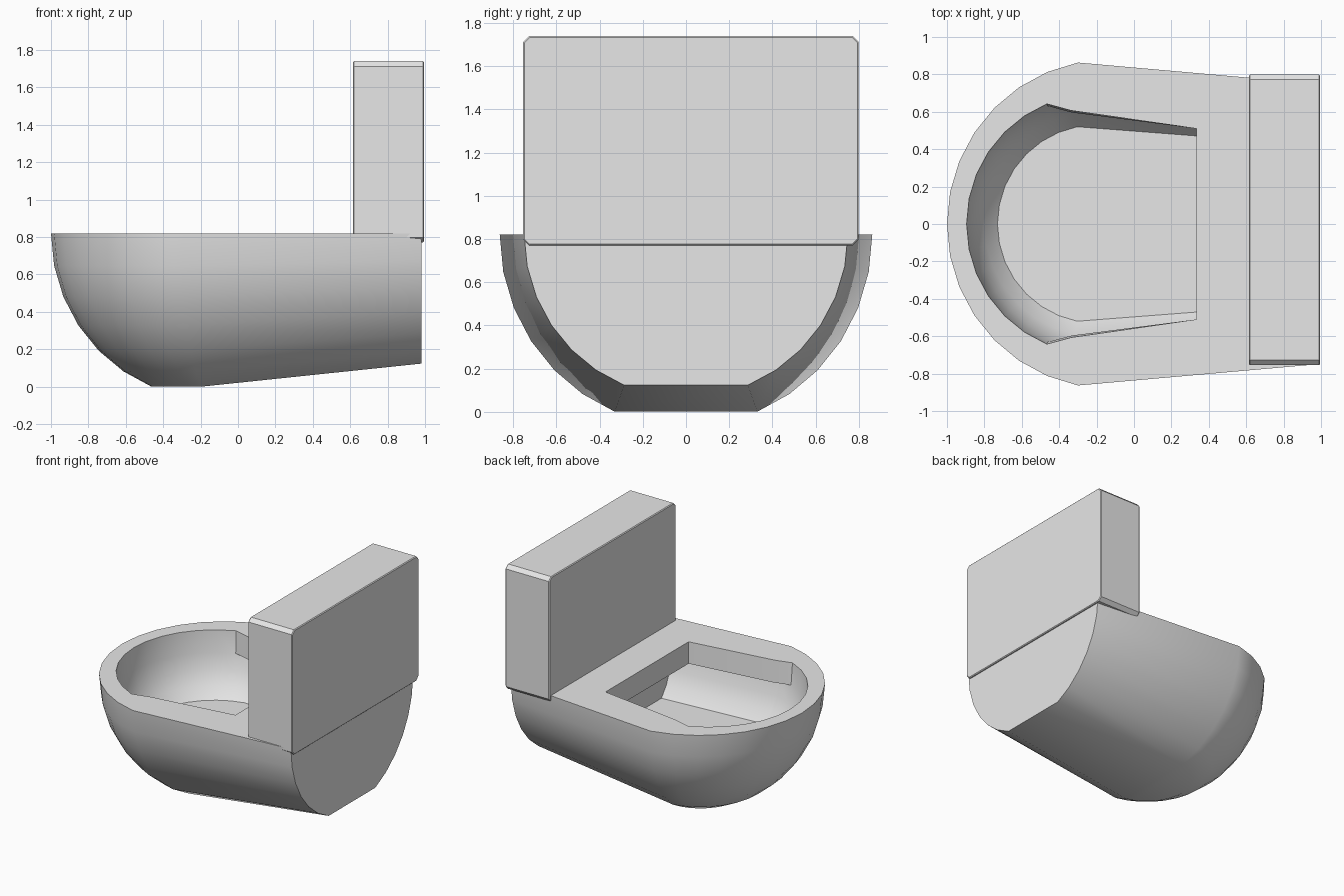
import bpy, bmesh, math
from math import sin, cos, radians

if "Cube" in bpy.data.objects:
    bpy.data.objects.remove(bpy.data.objects["Cube"])

ceramic = bpy.data.materials.new("light_grey_ceramic")
ceramic.diffuse_color = (0.8, 0.8, 0.8, 1)
ceramic.use_nodes = True
ceramic.node_tree.nodes["Principled BSDF"].inputs["Base Color"].default_value = ceramic.diffuse_color


def finish(bm, name):
    bmesh.ops.remove_doubles(bm, verts=bm.verts[:], dist=0.0005)
    bmesh.ops.recalc_face_normals(bm, faces=bm.faces[:])
    mesh = bpy.data.meshes.new(name)
    bm.to_mesh(mesh)
    bm.free()
    mesh.materials.append(ceramic)
    obj = bpy.data.objects.new(name, mesh)
    bpy.context.collection.objects.link(obj)
    return obj


ANGLES = [radians(11.25 * i) for i in range(-7, 8)]


def ring(cx, rx, ry, z, back_x, back_y, back_z, pinch=1.0):
    """Round front arc followed by two back corners; pinch narrows the arc ends."""
    pts = [(cx - rx * cos(a), ry * sin(a), z) for a in ANGLES]
    for i in (0, -1):
        x, y, _ = pts[i]
        pts[i] = (x, y * pinch, z)
    return pts + [(back_x, back_y, back_z), (back_x, -back_y, back_z)]


TOP = 0.82
rings = []
# outer shell, from the foot up to the rim: a tapered quarter sphere
for k in range(6, -1, -1):
    e = radians(11.25 * k)
    drop = 0.8875 * sin(e)
    rings.append(ring(-0.13, 0.87 * cos(e), 0.88 * cos(e), TOP - drop,
                      0.98, 0.75 * cos(e), TOP - drop * 0.85))
# opening through the rim
for z in (TOP, 0.65):
    r = 0.695 if z == TOP else 0.683
    rings.append(ring(-0.2, r, r, z, 0.335, 0.51, z, 0.89))
# wider hollow below the rim, down to the floor
for z, r in ((0.65, 0.683), (0.53, 0.65), (0.43, 0.60), (0.35, 0.53)):
    rings.append(ring(-0.2, r, r, z, 0.53, r * 0.86, z))

bm = bmesh.new()
loops = [[bm.verts.new(p) for p in pts] for pts in rings]
n = len(loops[0])
for a, b in zip(loops, loops[1:]):
    for i in range(n):
        j = (i + 1) % n
        bm.faces.new((a[i], a[j], b[j], b[i]))
foot, floor = loops[0], loops[-1]
bm.faces.new(foot[:15])                                # flat foot
bm.faces.new((foot[0], foot[14], foot[15], foot[16]))  # sloping underside
bm.faces.new(floor)
bowl = finish(bm, "bowl")
bpy.context.view_layer.objects.active = bowl
bowl.select_set(True)
bpy.ops.object.shade_smooth_by_angle(angle=radians(30))

# water tank: block with chamfered long edges and a slight edge softening
y0, y1, z0, z1, c = -0.755, 0.80, 0.77, 1.74, 0.028
profile = [(y0 + c, z0), (y1 - c, z0), (y1, z0 + c), (y1, z1 - c),
           (y1 - c, z1), (y0 + c, z1), (y0, z1 - c), (y0, z0 + c)]
bm = bmesh.new()
ends = [[bm.verts.new((x, y, z)) for y, z in profile] for x in (0.615, 0.994)]
for i in range(8):
    j = (i + 1) % 8
    bm.faces.new((ends[0][i], ends[0][j], ends[1][j], ends[1][i]))
caps = [bm.faces.new(e) for e in ends]
bmesh.ops.recalc_face_normals(bm, faces=bm.faces[:])
bmesh.ops.bevel(bm, geom=[e for f in caps for e in f.edges],
                offset=0.006, segments=1, affect='EDGES')
finish(bm, "tank")
